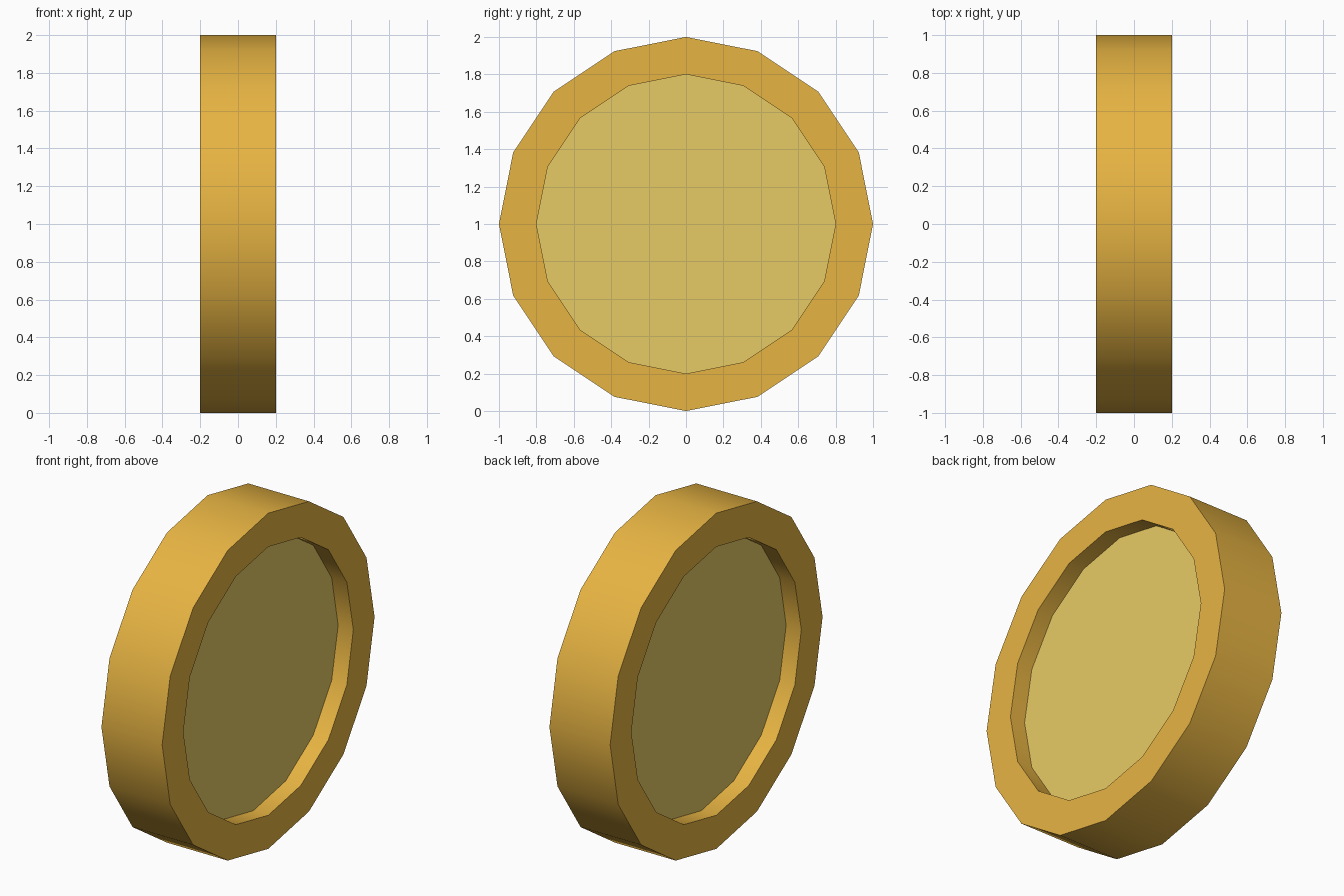
import bpy, bmesh, math

if "Cube" in bpy.data.objects:
    bpy.data.objects.remove(bpy.data.objects["Cube"])

SIDES = 16


def material(name, rgb):
    m = bpy.data.materials.new(name)
    m.diffuse_color = (*rgb, 1)
    m.use_nodes = True
    m.node_tree.nodes["Principled BSDF"].inputs["Base Color"].default_value = m.diffuse_color
    return m


gold = material("gold", (1.0, 0.571, 0.069))
pale_gold = material("pale gold", (0.99, 0.737, 0.159))


def ring(bm, x, r):
    """Ring of vertices around the x axis, centred at z = 1."""
    return [bm.verts.new((x, r * math.cos(math.tau * i / SIDES),
                          1 + r * math.sin(math.tau * i / SIDES)))
            for i in range(SIDES)]


def finish(bm, name, mat):
    bmesh.ops.recalc_face_normals(bm, faces=bm.faces)
    me = bpy.data.meshes.new(name)
    bm.to_mesh(me)
    bm.free()
    me.materials.append(mat)
    ob = bpy.data.objects.new(name, me)
    bpy.context.collection.objects.link(ob)
    bpy.ops.object.select_all(action='DESELECT')
    ob.select_set(True)
    bpy.context.view_layer.objects.active = ob
    bpy.ops.object.shade_smooth_by_angle(angle=math.radians(30))
    return ob


# Raised rim: closed profile turned around the coin's axis
bm = bmesh.new()
profile = [(-0.1, 0.8), (-0.2, 0.8), (-0.2, 1.0),
           (0.2, 1.0), (0.2, 0.8), (0.1, 0.8)]
rings = [ring(bm, x, r) for x, r in profile]
for k, a in enumerate(rings):
    b = rings[(k + 1) % len(rings)]
    if k == len(rings) - 1:
        continue  # hidden seam where the disc fits
    for i in range(SIDES):
        j = (i + 1) % SIDES
        bm.faces.new((a[i], a[j], b[j], b[i]))
# orient outward by temporarily closing the seam
seam = [bm.faces.new((rings[-1][i], rings[-1][(i + 1) % SIDES],
                      rings[0][(i + 1) % SIDES], rings[0][i]))
        for i in range(SIDES)]
bmesh.ops.recalc_face_normals(bm, faces=bm.faces)
bmesh.ops.delete(bm, geom=seam, context='FACES_ONLY')
finish(bm, "coin_rim", gold)

# Recessed faces on both sides
for name, s in (("right_face", 1), ("left_face", -1)):
    bm = bmesh.new()
    f = bm.faces.new(ring(bm, 0.1 * s, 0.8))
    ob = finish(bm, name, pale_gold)
    if ob.data.polygons[0].normal.x * s < 0:
        ob.data.flip_normals()
